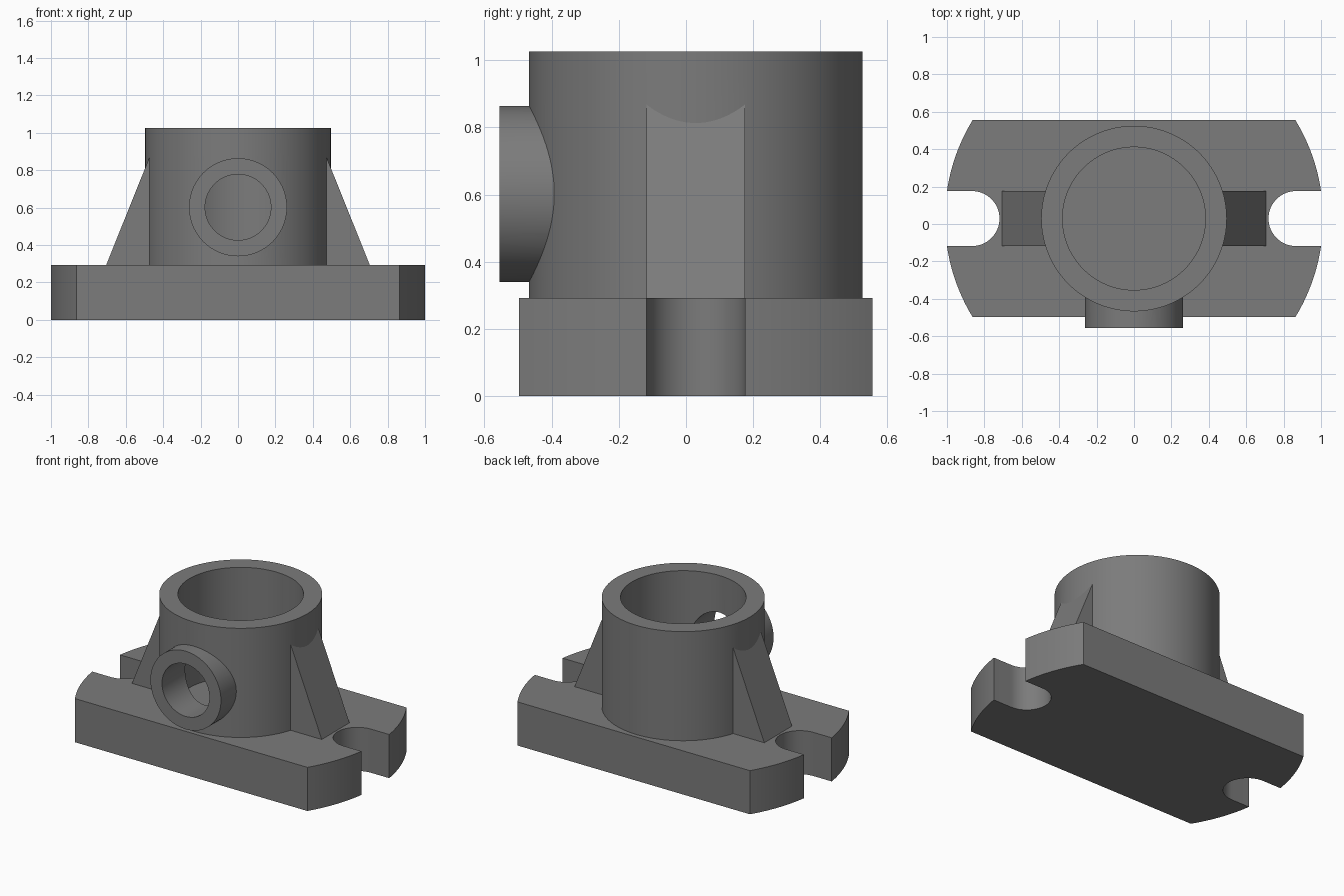
import bpy, bmesh
from math import sin, cos, pi, asin, sqrt
from mathutils import Vector

if "Cube" in bpy.data.objects:
    bpy.data.objects.remove(bpy.data.objects["Cube"])

CY = 0.029          # y of the main axis
BASE_TOP = 0.293
SLOT = 0.147        # slot radius and half rib thickness
HALF_Y = 0.526      # half depth of the base


def prism(name, pts, offset):
    """Closed solid from an outline of 3D points extruded along offset."""
    bm = bmesh.new()
    face = bm.faces.new([bm.verts.new(p) for p in pts])
    top = bmesh.ops.extrude_face_region(bm, geom=[face])["geom"]
    bmesh.ops.translate(bm, vec=Vector(offset),
                        verts=[v for v in top if isinstance(v, bmesh.types.BMVert)])
    bmesh.ops.recalc_face_normals(bm, faces=bm.faces)
    me = bpy.data.meshes.new(name)
    bm.to_mesh(me)
    bm.free()
    ob = bpy.data.objects.new(name, me)
    bpy.context.collection.objects.link(ob)
    return ob


def arc(cx, cy, r, a0, a1, n):
    return [(cx + r * cos(a0 + (a1 - a0) * i / n),
             cy + r * sin(a0 + (a1 - a0) * i / n)) for i in range(n + 1)]


def upright(name, r, z0, z1):
    pts = arc(0, CY, r, 0, 2 * pi, 128)[:-1]
    return prism(name, [(x, y, z0) for x, y in pts], (0, 0, z1 - z0))


def forward(name, r, y0, y1, zc=0.602):
    pts = arc(0, zc, r, 0, 2 * pi, 96)[:-1]
    return prism(name, [(x, y0, z) for x, z in pts], (0, y1 - y0, 0))


def combine(target, other, op):
    mod = target.modifiers.new(op.title(), 'BOOLEAN')
    mod.operation, mod.solver, mod.object = op, 'EXACT', other
    bpy.context.view_layer.objects.active = target
    bpy.ops.object.modifier_apply(modifier=mod.name)
    bpy.data.objects.remove(other, do_unlink=True)


# Base plate: round ends, flat sides, open slot at each end
R = sqrt(1 + SLOT ** 2)
a_slot, a_side = asin(SLOT / R), asin(HALF_Y / R)
end = (arc(0, 0, R, -a_side, -a_slot, 16)
       + arc(0.866, 0, SLOT, -pi / 2, -3 * pi / 2, 32)
       + arc(0, 0, R, a_slot, a_side, 16))
outline = end + [(-x, -y) for x, y in end]
bracket = prism("bearing_bracket", [(x, y + CY, 0) for x, y in outline], (0, 0, BASE_TOP))

# Main cylinder and front boss
combine(bracket, upright("cylinder", 0.496, 0.1, 1.026), 'UNION')
combine(bracket, forward("boss", 0.262, -0.555, -0.1), 'UNION')

# Sloping side ribs
for s in (1, -1):
    rib = [(0.2, 0.15), (0.705, 0.15), (0.705, BASE_TOP), (0.44, 0.952), (0.2, 0.952)]
    combine(bracket, prism("rib", [(s * x, CY - SLOT, z) for x, z in rib],
                           (0, 2 * SLOT, 0)), 'UNION')

# Blind bore from the top and side port through the boss
combine(bracket, upright("bore", 0.382, BASE_TOP, 1.2), 'DIFFERENCE')
combine(bracket, forward("port", 0.176, -0.7, 0.0), 'DIFFERENCE')

# Dark grey finish
mat = bpy.data.materials.new("dark_grey")
mat.diffuse_color = (0.2, 0.2, 0.2, 1)
mat.use_nodes = True
mat.node_tree.nodes["Principled BSDF"].inputs["Base Color"].default_value = mat.diffuse_color
bracket.data.materials.clear()
bracket.data.materials.append(mat)

# Smooth curved walls, sharp edges
bpy.ops.object.select_all(action='DESELECT')
bracket.select_set(True)
bpy.context.view_layer.objects.active = bracket
bpy.ops.object.shade_smooth_by_angle(angle=pi / 9)
